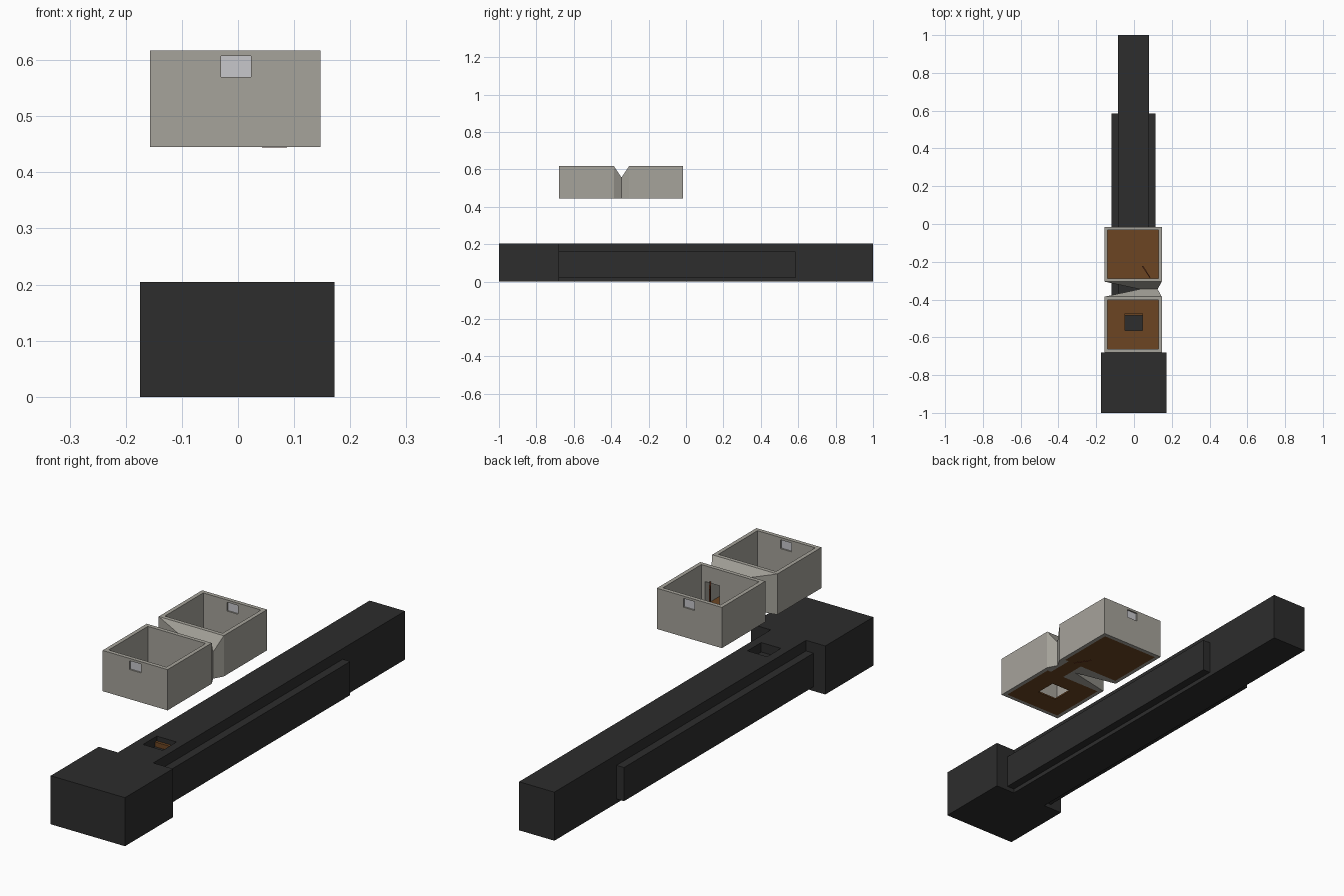
import bpy, bmesh, math

if "Cube" in bpy.data.objects:
    bpy.data.objects.remove(bpy.data.objects["Cube"])


def mat(name, rgb):
    m = bpy.data.materials.new(name)
    m.diffuse_color = (*rgb, 1)
    m.use_nodes = True
    m.node_tree.nodes["Principled BSDF"].inputs["Base Color"].default_value = m.diffuse_color
    return m


DARK = mat("charcoal", (0.026, 0.026, 0.026))
WALL = mat("warm_grey_wall", (0.38, 0.366, 0.327))
WOOD = mat("brown_floor", (0.15, 0.06, 0.016))
GLASS = mat("pale_glass", (0.57, 0.57, 0.60))
RUST = mat("rust_door", (0.12, 0.03, 0.012))


def finish(name, bm, m):
    bmesh.ops.recalc_face_normals(bm, faces=bm.faces)
    me = bpy.data.meshes.new(name)
    bm.to_mesh(me)
    bm.free()
    ob = bpy.data.objects.new(name, me)
    bpy.context.collection.objects.link(ob)
    me.materials.append(m)
    return ob


def prism(name, outline, z0, z1, m):
    """Extrude a plan outline; z1 may be one height or one per point."""
    bm = bmesh.new()
    n = len(outline)
    tops = z1 if isinstance(z1, (list, tuple)) else [z1] * n
    lo = [bm.verts.new((x, y, z0)) for x, y in outline]
    hi = [bm.verts.new((x, y, t)) for (x, y), t in zip(outline, tops)]
    bm.faces.new(lo)
    bm.faces.new(hi)
    for i in range(n):
        j = (i + 1) % n
        bm.faces.new((lo[i], lo[j], hi[j], hi[i]))
    return finish(name, bm, m)


def box(name, x0, x1, y0, y1, z0, z1, m):
    return prism(name, [(x0, y0), (x1, y0), (x1, y1), (x0, y1)], z0, z1, m)


def cut(ob, *dims):
    c = box("cutter", *dims, ob.data.materials[0])
    c.hide_render = True
    mod = ob.modifiers.new("cut", 'BOOLEAN')
    mod.object, mod.operation, mod.solver = c, 'DIFFERENCE', 'EXACT'
    bpy.context.view_layer.objects.active = ob
    bpy.ops.object.modifier_apply(modifier=mod.name)
    bpy.data.objects.remove(c)


# lower corridor: T-shaped solid with a square hatch well
H = 0.205
beam = prism("lower_corridor", [(-0.175, -1), (0.172, -1), (0.172, -0.68), (0.08, -0.68),
                                (0.08, 1), (-0.085, 1), (-0.085, -0.68), (-0.175, -0.68)], 0, H, DARK)
HX0, HX1, HY0, HY1 = -0.048, 0.044, -0.565, -0.473
cut(beam, HX0, HX1, HY0, HY1, H - 0.04, H + 0.1)
box("hatch_step", HX0, HX1, HY1 - 0.012, HY1, H - 0.04, H - 0.02, WOOD)

# raised panels along both sides
for side, x0, x1 in (("left", -0.12, -0.085), ("right", 0.08, 0.115)):
    box("side_panel_" + side, x0, x1, -0.68, 0.585, 0.018, 0.16, DARK)

# two open-topped rooms
X0, X1, Z0, Z1, T = -0.157, 0.147, 0.445, 0.617, 0.017
PX0, PX1, PZ = 0.046, 0.112, 0.55         # passage between the rooms
WX0, WX1, WZ0, WZ1 = -0.03, 0.023, 0.57, 0.607
ROOMS = (("front", -0.68, -0.385, -0.68), ("back", -0.305, -0.015, -0.015 - T))
for side, y0, y1, wy in ROOMS:
    room = box(side + "_room_walls", X0, X1, y0, y1, Z0, Z1, WALL)
    cut(room, X0 + T, X1 - T, y0 + T, y1 - T, Z0 - 0.1, Z1 + 0.1)
    cut(room, WX0, WX1, wy - 0.005, wy + T + 0.005, WZ0, WZ1)
    dy = y1 - T / 2 if side == "front" else y0 + T / 2
    cut(room, PX0, PX1, dy - T, dy + T, Z0 - 0.1, PZ)
    floor = box(side + "_room_floor", X0 + T, X1 - T, y0 + T, y1 - T, Z0, Z0 + 0.006, WOOD)
    if side == "front":
        cut(floor, HX0, HX1, HY0, HY1, Z0 - 0.1, Z0 + 0.1)
    box(side + "_window", WX0, WX1, wy + T / 2 - 0.002, wy + T / 2 + 0.002, WZ0, WZ1, GLASS)

# pinched link: tapers in plan and height to a doorway-sized waist
YM, NX0, NX1, NZ = -0.345, 0.03, 0.125, 0.557
for side, y in (("front", -0.385), ("back", -0.305)):
    link = prism(side + "_link", [(X0, y), (X1, y), (NX1, YM), (NX0, YM)],
                 Z0, [Z1, Z1, NZ, NZ], WALL)
    cut(link, PX0, PX1, -0.45, -0.25, Z0 - 0.1, PZ)
box("link_floor", PX0, PX1, -0.385 - T, -0.305 + T, Z0, Z0 + 0.006, WOOD)

# door standing ajar in the back room
dx, dy = 0.04, -0.062
L = math.hypot(dx, dy)
nx, ny = -dy / L * 0.003, dx / L * 0.003
a, b = (0.045, -0.222), (0.045 + dx, -0.222 + dy)
prism("open_door", [(a[0] - nx, a[1] - ny), (b[0] - nx, b[1] - ny),
                    (b[0] + nx, b[1] + ny), (a[0] + nx, a[1] + ny)], Z0 - 0.001, 0.56, RUST)
